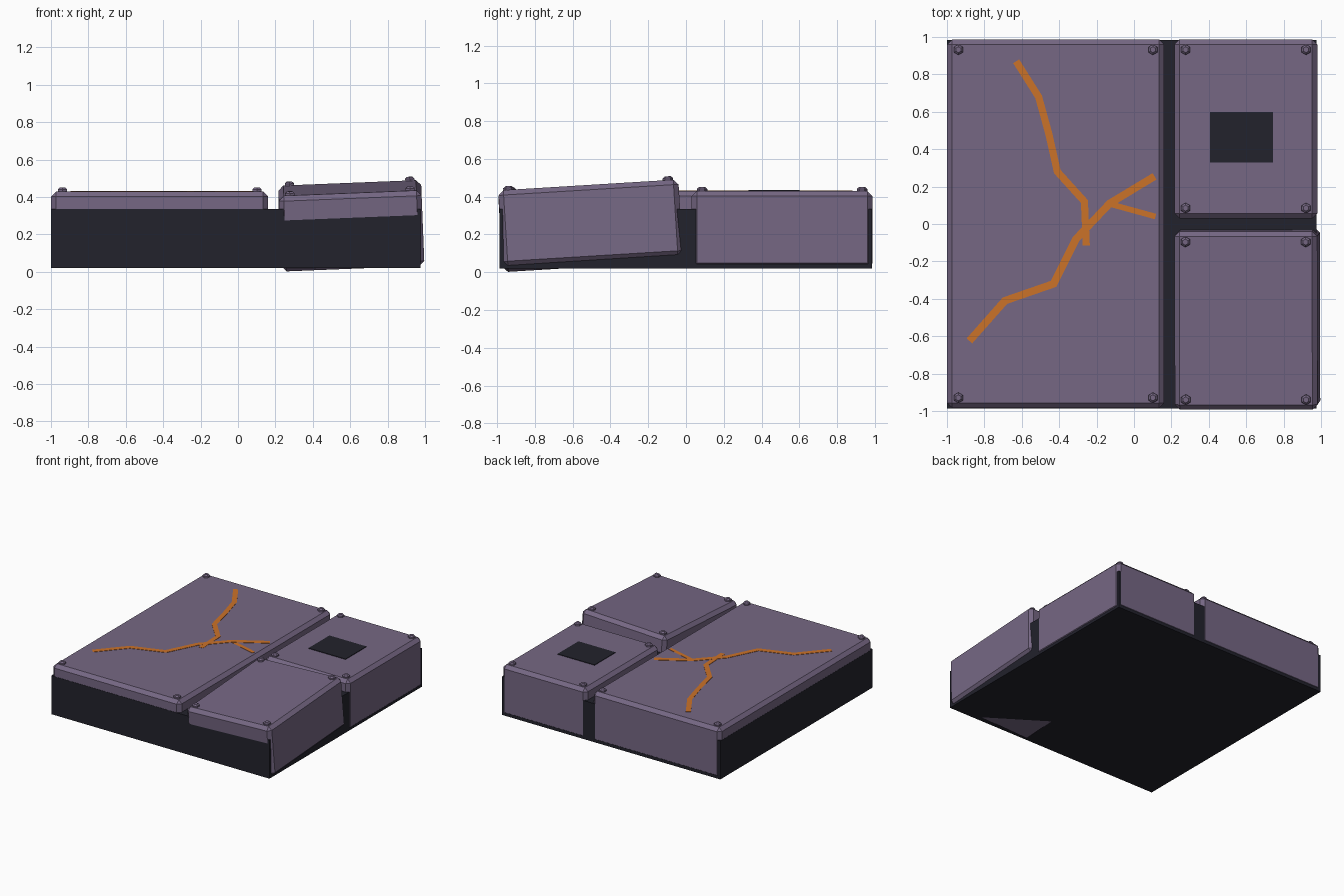
import bpy, bmesh
from math import radians
from mathutils import Vector, Matrix

old = bpy.data.objects.get("Cube")
if old:
    bpy.data.objects.remove(old, do_unlink=True)


def material(name, rgb):
    m = bpy.data.materials.new(name)
    m.use_nodes = True
    m.diffuse_color = (*rgb, 1)
    bsdf = next(n for n in m.node_tree.nodes if n.type == 'BSDF_PRINCIPLED')
    bsdf.inputs["Base Color"].default_value = (*rgb, 1)
    return m


purple = material("dusty purple", (0.18, 0.137, 0.23))
dark = material("dark slate", (0.016, 0.016, 0.025))
orange = material("glowing orange", (0.6, 0.17, 0.022))


def finish(name, bm, mat, matrix=Matrix()):
    bmesh.ops.recalc_face_normals(bm, faces=bm.faces)
    mesh = bpy.data.meshes.new(name)
    bm.to_mesh(mesh)
    bm.free()
    mesh.materials.append(mat)
    ob = bpy.data.objects.new(name, mesh)
    ob.matrix_world = matrix
    bpy.context.collection.objects.link(ob)
    return ob


def box(name, size, mat, matrix, chamfer=0):
    bm = bmesh.new()
    bmesh.ops.create_cube(bm, size=1)
    bmesh.ops.scale(bm, vec=size, verts=bm.verts)
    if chamfer:
        bmesh.ops.bevel(bm, geom=bm.edges[:], offset=chamfer, segments=1,
                        profile=0.5, affect='EDGES')
    return finish(name, bm, mat, matrix)


def bolt(name, matrix):
    # Hexagonal head: short collar under a tapered cap
    bm = bmesh.new()
    for r1, r2, depth, z in ((0.028, 0.028, 0.012, 0.005), (0.028, 0.016, 0.01, 0.016)):
        bmesh.ops.create_cone(bm, cap_ends=True, segments=6, radius1=r1, radius2=r2,
                              depth=depth, matrix=Matrix.Translation((0, 0, z)))
    finish(name, bm, purple, matrix)


def slab(name, centre, size, tilt=Matrix()):
    # Chamfered armour slab with a bolt at each top corner
    place = Matrix.Translation(centre) @ tilt
    box(name, size, purple, place, 0.027)
    for sx in (-1, 1):
        for sy in (-1, 1):
            at = (sx * (size[0] / 2 - 0.06), sy * (size[1] / 2 - 0.055), size[2] / 2)
            bolt(name + "_bolt", place @ Matrix.Translation(at))


def ribbon(name, path, width, top):
    # Thin mitred strip following a flat path
    pts = [Vector(p) for p in path]
    dirs = [(b - a).normalized() for a, b in zip(pts, pts[1:])]
    bm = bmesh.new()
    rows = []
    for i, p in enumerate(pts):
        a, b = dirs[max(i - 1, 0)], dirs[min(i, len(dirs) - 1)]
        side = Vector((-(a + b).y, (a + b).x)).normalized()
        side *= width / 2 / side.dot(Vector((-a.y, a.x)))
        rows.append([bm.verts.new((*(p + s * side), top)) for s in (1, -1)])
    for (a, b), (c, d) in zip(rows, rows[1:]):
        bm.faces.new((a, b, d, c))
    solid = bmesh.ops.extrude_face_region(bm, geom=bm.faces[:])
    bmesh.ops.translate(bm, vec=(0, 0, -0.006),
                        verts=[v for v in solid["geom"] if isinstance(v, bmesh.types.BMVert)])
    finish(name, bm, orange)


# Dark base block
box("base", (1.975, 1.971, 0.315), dark, Matrix.Translation((-0.0125, -0.0005, 0.1775)))

# Three slabs, the front one knocked loose
slab("large_slab", (-0.419, 0.0015, 0.2255), (1.16, 1.971, 0.409))
slab("back_slab", (0.598, 0.5085, 0.2255), (0.764, 0.957, 0.409))
loose = Matrix.Rotation(radians(-2.3), 4, 'Y') @ Matrix.Rotation(radians(3.5), 4, 'X')
slab("loose_slab", (0.606, -0.505, 0.246), (0.764, 0.955, 0.405), loose)

# Dark square panel on the back slab
box("square_panel", (0.335, 0.27, 0.009), dark, Matrix.Translation((0.575, 0.465, 0.43)))

# Branching crack across the large slab
ribbon("crack_upper", [(-0.63, 0.87), (-0.51, 0.68), (-0.455, 0.48), (-0.41, 0.28),
                       (-0.265, 0.12), (-0.255, -0.115)], 0.038, 0.432)
ribbon("crack_main", [(-0.88, -0.625), (-0.69, -0.41), (-0.43, -0.32), (-0.31, -0.08),
                      (-0.13, 0.11), (0.11, 0.255)], 0.04, 0.4325)
ribbon("crack_branch", [(-0.14, 0.11), (0.115, 0.04)], 0.03, 0.4315)
